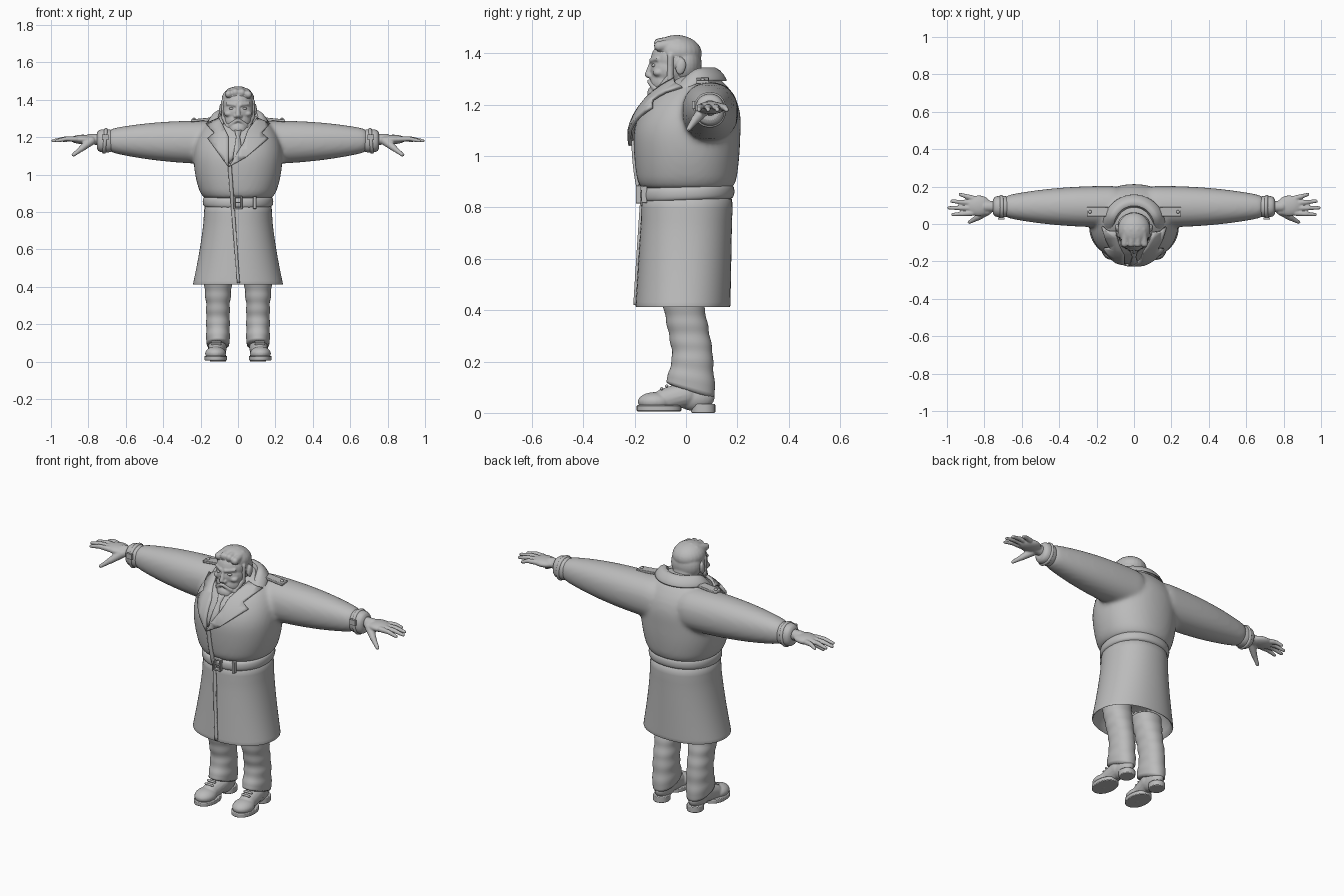
import bpy, bmesh, math
from mathutils import Vector, Matrix

cube = bpy.data.objects.get("Cube")
if cube:
    bpy.data.objects.remove(cube)

grey = bpy.data.materials.new("plain grey")
grey.use_nodes = True
grey.diffuse_color = (0.5, 0.5, 0.5, 1)
grey.node_tree.nodes["Principled BSDF"].inputs["Base Color"].default_value = grey.diffuse_color
SIDES = (("left", 1), ("right", -1))
ROUNDNESS = 0.92
WAIST, CHEST = 0.85, 1.1


def finish(name, bm, sub=0, voxel=0, smooth=3, thick=0, bevel=0):
    """Turn a bmesh into an object with the modifiers it needs."""
    bmesh.ops.recalc_face_normals(bm, faces=bm.faces)
    mesh = bpy.data.meshes.new(name)
    bm.to_mesh(mesh)
    bm.free()
    mesh.materials.append(grey)
    part = bpy.data.objects.new(name, mesh)
    bpy.context.collection.objects.link(part)
    bpy.ops.object.select_all(action='DESELECT')
    part.select_set(True)
    bpy.context.view_layer.objects.active = part
    bpy.ops.object.shade_smooth_by_angle(angle=math.radians(50))
    if thick:
        mod = part.modifiers.new("thickness", 'SOLIDIFY')
        mod.thickness, mod.offset = thick, 0
    if bevel:
        mod = part.modifiers.new("bevel", 'BEVEL')
        mod.width, mod.segments = bevel, 2
    if sub:
        mod = part.modifiers.new("subdivision", 'SUBSURF')
        mod.levels = mod.render_levels = sub
    if voxel:
        mod = part.modifiers.new("merge", 'REMESH')
        mod.mode, mod.voxel_size, mod.use_smooth_shade = 'VOXEL', voxel, True
        mod = part.modifiers.new("soften", 'SMOOTH')
        mod.factor, mod.iterations = 0.5, smooth


def loft(bm, axis, rings, side=1, sides=32):
    """Rings are (station, centre a, centre b, radius a, radius b, optional tilt)."""
    def rounded(value):
        return math.copysign(abs(value) ** ROUNDNESS, value)

    loops = []
    for station, a, b, radius_a, radius_b, *tilt in rings:
        loop = []
        for i in range(sides):
            angle = math.tau * i / sides
            u = radius_a * rounded(math.cos(angle))
            v = radius_b * rounded(math.sin(angle))
            along = station + sum(tilt) * v
            x, y, z = (a + u, b + v, along) if axis == 'Z' else (along, a + u, b + v)
            loop.append(bm.verts.new((side * x, y, z)))
        loops.append(loop)
    for low, high in zip(loops, loops[1:]):
        for i in range(sides):
            bm.faces.new((low[i], low[i - 1], high[i - 1], high[i]))
    bm.faces.new(loops[0])
    bm.faces.new(loops[-1])


def band(bm, axis, start, end, centre, radii, bulge, side=1, tilt=0):
    """Strap with rounded edges that runs around a body or a wrist."""
    steps = 6
    rings = []
    for i in range(steps + 1):
        swell = bulge * abs(math.sin(math.pi * i / steps)) ** 0.4
        station = start + (end - start) * i / steps
        rings.append((station, *centre, radii[0] + swell, radii[1] + swell, tilt))
    loft(bm, axis, rings, side)


def blob(bm, centre, radii, lean=0):
    matrix = Matrix.Translation(centre) @ Matrix.Rotation(lean, 4, 'X') @ Matrix.Diagonal((*radii, 1))
    bmesh.ops.create_uvsphere(bm, u_segments=24, v_segments=16, radius=1, matrix=matrix)


def limb(bm, start, end, start_radius, end_radius):
    """Tapered capsule between two points."""
    start, end = Vector(start), Vector(end)
    turn = (end - start).to_track_quat('Z', 'Y').to_matrix().to_4x4()
    bmesh.ops.create_cone(bm, cap_ends=True, segments=16, radius1=start_radius, radius2=end_radius,
                          depth=(end - start).length, matrix=Matrix.Translation((start + end) / 2) @ turn)
    blob(bm, start, [start_radius] * 3)
    blob(bm, end, [end_radius] * 3)


def box(bm, centre, size, turn=0):
    matrix = Matrix.Translation(centre) @ Matrix.Rotation(turn, 4, 'Y') @ Matrix.Diagonal((*size, 1))
    bmesh.ops.create_cube(bm, size=1, matrix=matrix)


def coat_section(z):
    """Coat ring at a height: flared skirt below the waist, barrel chest above."""
    if z < WAIST:
        flare = (WAIST - z) / 0.44
        return z, 0, 0.006 - 0.018 * flare, 0.177 + 0.066 * flare ** 1.5, 0.176 + 0.01 * flare
    upper = z > CHEST
    k = math.sqrt(1 - ((z - CHEST) / (0.25 if upper else 0.38)) ** 2)
    return z, 0, 0.003 + 0.2 * max(0, z - CHEST), 0.24 * k, 0.21 * k ** (1.5 if upper else 0.5)


def front_y(x, z):
    _, _, y, half_width, half_depth = coat_section(z)
    inside = max(0.05, 1 - abs(x / half_width) ** (2 / ROUNDNESS))
    return y - half_depth * inside ** (ROUNDNESS / 2)


def panel(name, outline, lift, thick=0.014):
    """Flat outline cut into a grid and laid over the front of the coat."""
    bm = bmesh.new()
    bm.faces.new([bm.verts.new((x, 0, z)) for x, z in outline])
    for i in range(50):
        for normal in (Vector((1, 0, 0)), Vector((0, 0, 1))):
            bmesh.ops.bisect_plane(bm, geom=bm.verts[:] + bm.edges[:] + bm.faces[:], dist=1e-5,
                                   plane_co=normal * (i * 0.03 - 0.13), plane_no=normal)
    for vert in bm.verts:
        vert.co.y = front_y(vert.co.x, vert.co.z) - lift
    finish(name, bm, thick=thick)


# Coat body and sleeves
bm = bmesh.new()
loft(bm, 'Z', [coat_section(WAIST + 0.06 * i) for i in range(9)])
for _, side in SIDES:
    sleeve = []
    for i in range(11):
        f = i / 10
        radius = 0.112 - 0.057 * f ** 2.5
        sleeve.append((0.06 + 0.65 * f, 0.093, 1.17 + 0.012 * f, radius, radius * 1.05))
    loft(bm, 'X', sleeve, side)
finish("coat_body", bm, sub=1, voxel=0.011, smooth=8)

# Coat skirt with a hollow hem
bm = bmesh.new()
hem = [(0.6, 0, 0, 0.17, 0.15), (0.41, 0, -0.012, 0.23, 0.172)]
loft(bm, 'Z', hem + [coat_section(z) for z in (0.41, 0.42, 0.5, 0.6, 0.7, 0.8, 0.87)])
finish("coat_skirt", bm, sub=1)

# Coat closure, shirt, tie and lapels
panel("coat_edge", [(-0.055, 1.06), (-0.035, 1.06), (0.01, 0.42), (-0.005, 0.42)], 0.002, 0.012)
panel("shirt", [(-0.05, 1.06), (0.05, 1.16), (0.08, 1.27), (-0.08, 1.27), (-0.07, 1.14)], 0.002)
panel("tie", [(-0.03, 1.07), (0.02, 1.14), (0.01, 1.2), (0.02, 1.24), (-0.02, 1.24), (-0.01, 1.2)], 0.01)
panel("left_lapel", [(-0.05, 1.04), (0.04, 1.09), (0.16, 1.19), (0.125, 1.22), (0.17, 1.27),
                     (0.1, 1.3), (0.05, 1.23), (0.03, 1.17)], 0.014)
panel("right_lapel", [(-0.05, 1.04), (-0.16, 1.19), (-0.125, 1.22), (-0.17, 1.27), (-0.1, 1.3), (-0.05, 1.2)], 0.011)

# Turned-over collar, dropping towards the front
bm = bmesh.new()
rows = []
for i in range(25):
    angle = math.radians(-138 + 276 * i / 24)
    drop = 0.13 * max(0, 0.45 - math.cos(angle)) ** 1.3
    rows.append([bm.verts.new((radius * math.sin(angle), radius * math.cos(angle) - 0.01, height - drop))
                 for radius, height in ((0.085, 1.26), (0.108, 1.35), (0.14, 1.335), (0.17, 1.29))])
for row, following in zip(rows, rows[1:]):
    for j in range(3):
        bm.faces.new((row[j], row[j + 1], following[j + 1], following[j]))
finish("collar", bm, sub=1, thick=0.012)

# Belt, buckle and belt loop
bm = bmesh.new()
band(bm, 'Z', 0.82, 0.89, (0, 0.005), (0.17, 0.165), 0.02, tilt=0.04)
finish("belt", bm, sub=1)
bm = bmesh.new()
for way in (-1, 1):
    box(bm, (way * 0.019, -0.185, 0.85), (0.009, 0.02, 0.068))
    box(bm, (0, -0.185, 0.85 + way * 0.03), (0.045, 0.02, 0.009))
box(bm, (0, -0.185, 0.85), (0.03, 0.014, 0.006))
finish("buckle", bm, bevel=0.002)
bm = bmesh.new()
box(bm, (0.09, -0.163, 0.85), (0.018, 0.022, 0.066))
finish("belt_loop", bm, bevel=0.003)

for name, side in SIDES:
    # Shoulder strap with button
    bm = bmesh.new()
    box(bm, (side * 0.195, 0.065, 1.293), (0.115, 0.05, 0.014), side * 0.1)
    blob(bm, (side * 0.235, 0.065, 1.297), (0.009, 0.009, 0.007))
    finish(name + "_shoulder_strap", bm, bevel=0.003)

    # Cuff with strap
    wrist = (0.093, 1.18)
    bm = bmesh.new()
    band(bm, 'X', 0.66, 0.757, wrist, (0.043, 0.048), 0.015, side)
    finish(name + "_cuff", bm, sub=1)
    bm = bmesh.new()
    band(bm, 'X', 0.7, 0.722, wrist, (0.052, 0.058), 0.011, side, -0.08)
    box(bm, (side * 0.71, 0.03, 1.2), (0.034, 0.012, 0.03))
    finish(name + "_cuff_strap", bm)

    # Hand with four fingers and a thumb
    bm = bmesh.new()
    limb(bm, (side * 0.72, 0.093, 1.185), (side * 0.79, 0.093, 1.19), 0.032, 0.028)
    blob(bm, (side * 0.83, 0.097, 1.188), (0.068, 0.056, 0.025))
    for i, reach in enumerate((0.97, 0.99, 0.975, 0.93)):
        knuckle = Vector((side * 0.865, 0.058 + 0.027 * i, 1.19))
        tip = Vector((side * reach, 0.05 + 0.036 * i, 1.18))
        middle = (knuckle + tip) / 2 + Vector((0, 0, 0.006))
        limb(bm, knuckle, middle, 0.015, 0.0125)
        limb(bm, middle, tip, 0.0125, 0.009)
    thumb_joint = (side * 0.835, 0.035, 1.14)
    limb(bm, (side * 0.785, 0.07, 1.18), thumb_joint, 0.024, 0.017)
    limb(bm, thumb_joint, (side * 0.88, 0.01, 1.105), 0.016, 0.01)
    finish(name + "_hand", bm, voxel=0.005)

    # Trouser leg with folds and a slanted hem
    bm = bmesh.new()
    leg = []
    for i in range(21):
        f = i / 20
        z = 0.5 - 0.42 * f
        fold = 0.003 * math.sin(i * 1.9)
        width = 0.063 + 0.1 * max(0, z - 0.3) + fold
        depth = 0.08 + 0.16 * max(0, 0.2 - z) + fold
        leg.append((z, 0.107, 0.028 - 0.2 * max(0, z - 0.23) - 0.012 * f ** 4, width, depth, -0.33 * f ** 4))
    loft(bm, 'Z', leg, side)
    finish(name + "_trouser_leg", bm, sub=1)

    # Shoe, sole, heel and laces
    bm = bmesh.new()
    blob(bm, (side * 0.12, -0.12, 0.043), (0.056, 0.068, 0.038))
    blob(bm, (side * 0.107, 0.035, 0.062), (0.044, 0.077, 0.055))
    limb(bm, (side * 0.117, -0.08, 0.052), (side * 0.11, 0, 0.072), 0.045, 0.05)
    finish(name + "_shoe", bm, voxel=0.005)
    bm = bmesh.new()
    loft(bm, 'Z', [(z, 0.119, -0.105, 0.06, 0.087) for z in (0.006, 0.03)], side)
    loft(bm, 'Z', [(z, 0.107, 0.067, 0.043, 0.047) for z in (0, 0.035)], side)
    finish(name + "_sole", bm, bevel=0.004)
    bm = bmesh.new()
    for i in range(3):
        y, z = 0.02 * i - 0.095, 0.094 + 0.011 * i
        limb(bm, (side * 0.095, y, z), (side * 0.138, y, z), 0.006, 0.006)
    finish(name + "_laces", bm)

# Head with neck, nose, brows, cheeks and ears
bm = bmesh.new()
limb(bm, (0, -0.01, 1.18), (0, -0.01, 1.33), 0.076, 0.065)
blob(bm, (0, -0.04, 1.375), (0.085, 0.097, 0.085))
blob(bm, (0, -0.065, 1.335), (0.081, 0.074, 0.075))
blob(bm, (0, -0.07, 1.285), (0.073, 0.07, 0.068))
limb(bm, (0, -0.133, 1.365), (0, -0.148, 1.317), 0.009, 0.013)
for _, side in SIDES:
    blob(bm, (side * 0.013, -0.138, 1.311), (0.01, 0.013, 0.009))
    limb(bm, (side * 0.014, -0.135, 1.372), (side * 0.058, -0.112, 1.378), 0.01, 0.008)
    blob(bm, (side * 0.05, -0.107, 1.325), (0.024, 0.022, 0.016))
    blob(bm, (side * 0.09, -0.02, 1.348), (0.011, 0.02, 0.033), -0.2)
finish("head", bm, voxel=0.005, smooth=2)
bm = bmesh.new()
for _, side in SIDES:
    blob(bm, (side * 0.034, -0.125, 1.353), (0.014, 0.009, 0.007))
finish("eyes", bm)

# Swept-back hair with sideburns
bm = bmesh.new()
blob(bm, (0, -0.03, 1.405), (0.087, 0.092, 0.066), -0.12)
blob(bm, (0, -0.005, 1.36), (0.087, 0.066, 0.085))
blob(bm, (0, 0.02, 1.315), (0.062, 0.043, 0.06))
for i in range(4):
    x = 0.035 * i - 0.05
    z = 1.44 - 4 * x * x
    limb(bm, (x, -0.105, z), (x * 0.8, -0.03, z + 0.008), 0.02, 0.025)
for _, side in SIDES:
    limb(bm, (side * 0.078, -0.06, 1.39), (side * 0.076, -0.062, 1.3), 0.013, 0.013)
finish("hair", bm, voxel=0.005)

# Full beard and moustache
bm = bmesh.new()
blob(bm, (0, -0.118, 1.242), (0.045, 0.033, 0.037))
blob(bm, (0, -0.12, 1.222), (0.025, 0.022, 0.018))
for _, side in SIDES:
    limb(bm, (side * 0.074, -0.06, 1.31), (side * 0.045, -0.1, 1.25), 0.014, 0.024)
    limb(bm, (side * 0.006, -0.142, 1.29), (side * 0.042, -0.122, 1.265), 0.01, 0.011)
finish("beard", bm, voxel=0.005, smooth=2)
